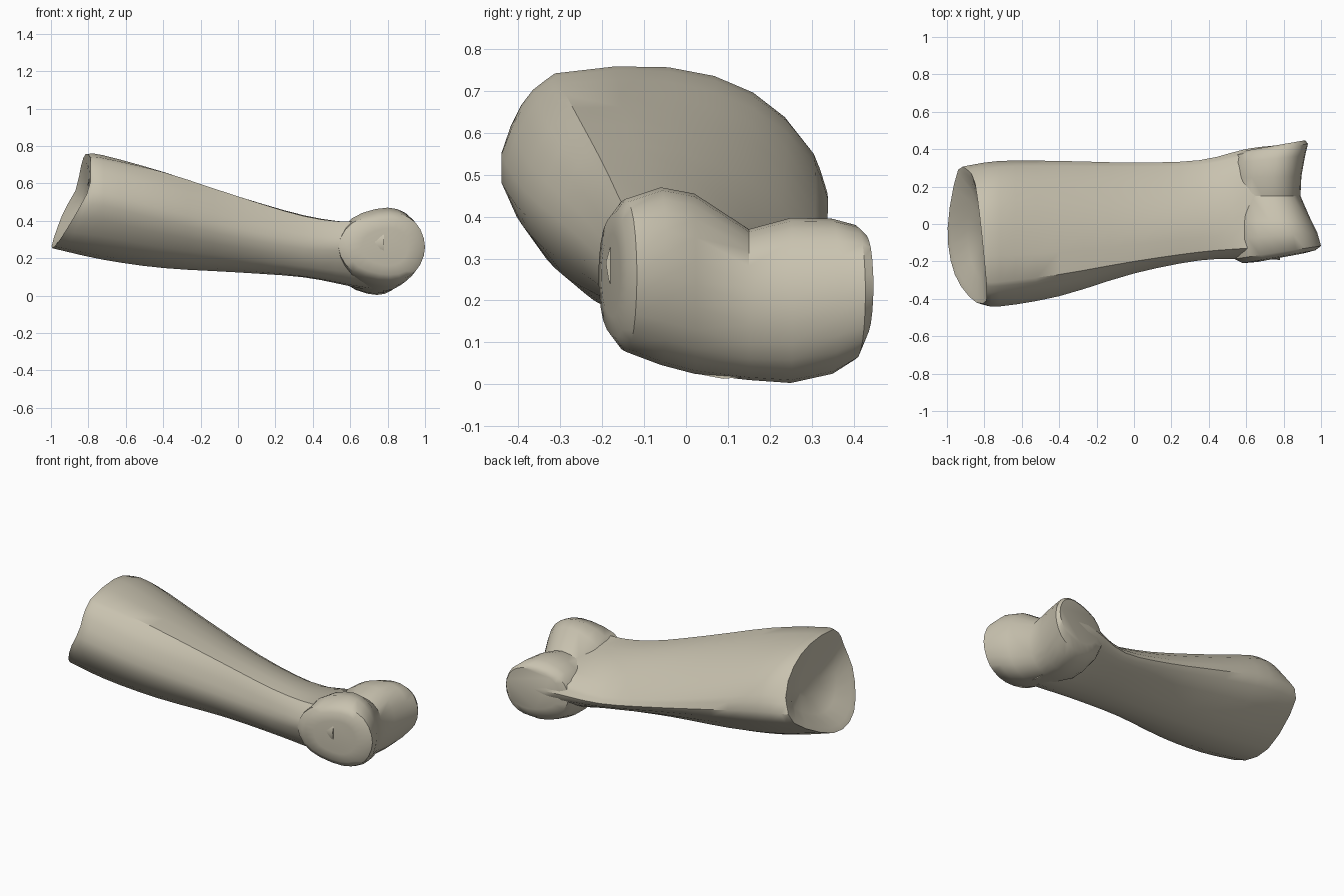
import bpy
import bmesh
from mathutils import Vector

if "Cube" in bpy.data.objects:
    bpy.data.objects.remove(bpy.data.objects["Cube"], do_unlink=True)

# Single bone colour
bone = bpy.data.materials.new("bone_beige")
bone.use_nodes = True
colour = (0.58, 0.54, 0.43, 1)
bone.diffuse_color = colour
bone.node_tree.nodes["Principled BSDF"].inputs["Base Color"].default_value = colour


def spline(points, steps, closed=False):
    """Smooth path through the given vectors, ends included unless closed."""
    count = len(points)
    path = []
    for i in range(count if closed else count - 1):
        def pick(k):
            return points[k % count] if closed else points[max(0, min(count - 1, k))]
        a, b, c, d = (pick(i + k) for k in (-1, 0, 1, 2))
        for s in range(steps):
            t = s / steps
            path.append(0.5 * (2 * b + (c - a) * t + (2 * a - 5 * b + 4 * c - d) * t ** 2
                               + (3 * b - a - 3 * c + d) * t ** 3))
    if not closed:
        path.append(points[-1].copy())
    return path


def skin(bm, rings):
    """Bridge equal rings of vertices with quads, cap both ends."""
    loops = [[bm.verts.new(p) for p in ring] for ring in rings]
    for low, high in zip(loops, loops[1:]):
        for i in range(len(low)):
            j = (i + 1) % len(low)
            bm.faces.new((low[i], low[j], high[j], high[i]))
    bm.faces.new(loops[0])
    bm.faces.new(loops[-1])


def build(name, rings, angle):
    """Make one smooth shaded object from a stack of rings."""
    bm = bmesh.new()
    skin(bm, rings)
    bmesh.ops.recalc_face_normals(bm, faces=bm.faces)
    mesh = bpy.data.meshes.new(name)
    bm.to_mesh(mesh)
    bm.free()
    mesh.materials.append(bone)
    obj = bpy.data.objects.new(name, mesh)
    bpy.context.collection.objects.link(obj)
    bpy.ops.object.select_all(action="DESELECT")
    obj.select_set(True)
    bpy.context.view_layer.objects.active = obj
    bpy.ops.object.shade_smooth_by_angle(angle=angle)


# Shaft stations: x, then (y, z) of ridge, top, back crease, back, bottom,
# low front, front, front shoulder
stations = [
    (-.88, (-.31, .74), (.06, .735), (.27, .56), (.29, .43), (-.02, .265), (-.27, .29), (-.42, .48), (-.39, .66)),
    (-.72, (-.31, .735), (.07, .725), (.305, .55), (.32, .4), (.03, .2), (-.27, .25), (-.44, .48), (-.39, .66)),
    (-.4, (-.27, .66), (.06, .62), (.31, .45), (.32, .34), (.05, .155), (-.22, .2), (-.38, .4), (-.35, .57)),
    (0, (-.2, .53), (.06, .49), (.305, .33), (.312, .26), (.06, .13), (-.14, .16), (-.26, .31), (-.24, .45)),
    (.35, (-.15, .425), (.08, .4), (.315, .26), (.328, .2), (.1, .105), (-.1, .12), (-.19, .25), (-.18, .36)),
    (.6, (-.13, .395), (.08, .37), (.365, .3), (.39, .2), (.14, .06), (-.07, .08), (-.18, .24), (-.17, .33)),
    (.78, (-.12, .43), (.1, .35), (.39, .34), (.41, .18), (.17, .02), (-.06, .06), (-.185, .25), (-.17, .35)),
]


def section(station):
    """Closed outline with sharp corners at the ridge and the back crease."""
    x, *pairs = station
    ridge, top, crease, *under = [Vector((x, y, z)) for y, z in pairs]
    upper = []
    for s in range(6):
        t = s / 6
        upper.append(ridge * (1 - t) * (1 - 2 * t) + top * 4 * t * (1 - t) + crease * t * (2 * t - 1))
    return upper + spline([crease, *under, ridge], 3)[:-1]


outlines = [section(s) for s in stations]

# Slant the wide end so that its lower lip reaches furthest out
for p in outlines[0]:
    p.x = -.79 - .1 * (p.y + .31) + .068 * (p.z - .74) - .46 * max(0, .58 - p.z)

columns = [spline(list(column), 3) for column in zip(*outlines)]
rings = [list(ring) for ring in zip(*columns)]

# Hollow socket in the wide end
rim = rings[0]
hollow = Vector((-.8, -.05, .5))
socket = []
for share, sink in ((.1, .1), (.35, .55), (.7, .9)):
    socket.append([Vector((p.x + (hollow.x - p.x) * sink,
                           p.y + (hollow.y - p.y) * share,
                           p.z + (hollow.z - p.z) * share)) for p in rim])
build("bone_shaft", socket[::-1] + rings, .65)

# Knuckle: two rounded lobes with a waist; y, centre x, centre z, radius x, radius z
lobes = [
    (-.175, .81, .26, .1, .1),
    (-.168, .815, .26, .155, .15),
    (-.145, .815, .26, .185, .182),
    (-.06, .8, .258, .18, .212),
    (.02, .78, .24, .165, .215),
    (.15, .74, .19, .15, .18),
    (.25, .745, .2, .15, .197),
    (.35, .76, .21, .155, .185),
    (.405, .775, .22, .155, .16),
    (.425, .785, .235, .13, .125),
]
corners = [(1, 0), (.72, .72), (0, 1), (-.72, .72), (-1, 0), (-.72, -.72), (0, -1), (.72, -.72)]
knuckle_rings = []
for y, cx, cz, rx, rz in lobes:
    tilt = 2 * (y - .13) ** 2
    ring = []
    for a, b in corners:
        # The side facing the shaft is drawn out to run into the neck
        reach = rx * a * (1.5 if a < 0 else 1)
        ring.append(Vector((cx + reach, y + tilt * reach, cz + rz * b)))
    knuckle_rings.append(spline(ring, 3, True))
build("knuckle", knuckle_rings, .7)
